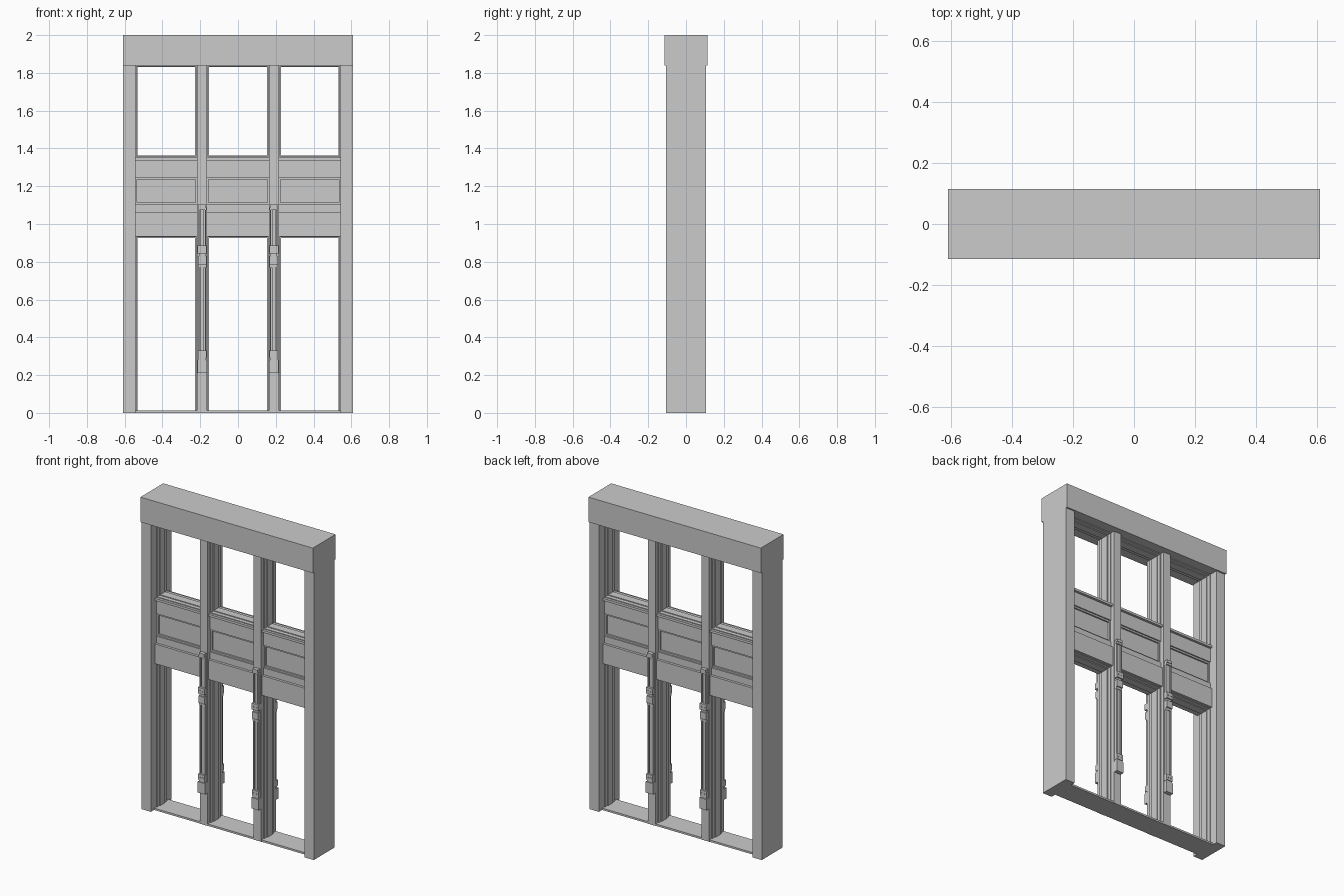
import bpy, bmesh
from mathutils import Matrix, Vector

if "Cube" in bpy.data.objects:
    bpy.data.objects.remove(bpy.data.objects["Cube"])


def add_box(bm, x0, x1, y0, y1, z0, z1):
    m = Matrix.Translation(((x0 + x1) / 2, (y0 + y1) / 2, (z0 + z1) / 2))
    m = m @ Matrix.Diagonal((x1 - x0, y1 - y0, z1 - z0, 1))
    bmesh.ops.create_cube(bm, size=1, matrix=m)


def finish(name, bm):
    me = bpy.data.meshes.new(name)
    bm.to_mesh(me)
    bm.free()
    ob = bpy.data.objects.new(name, me)
    bpy.context.collection.objects.link(ob)
    return ob


def boxes(name, items):
    bm = bmesh.new()
    for b in items:
        add_box(bm, *b)
    return finish(name, bm)


def ring(a, b, z0, z1, d, t, bottom=True):
    """Four-sided surround, half depth d, thickness t."""
    out = [(a, a + t, -d, d, z0, z1), (b - t, b, -d, d, z0, z1),
           (a + t, b - t, -d, d, z1 - t, z1)]
    if bottom:
        out.append((a + t, b - t, -d, d, z0, z0 + t))
    return out


# Header and outer posts
boxes("header", [(-.61, .61, -.115, .115, 1.84, 2)])
for s, side in ((-1, "left"), (1, "right")):
    x = sorted((s * .61, s * .543))
    boxes(side + "_post", [(x[0], x[1], -.105, .105, 0, 1.84)])

# Mullions between the bays
MX, MW = .19, .0265
for s, side in ((-1, "left"), (1, "right")):
    boxes(side + "_mullion", [(s * MX - MW, s * MX + MW, -.075, .075, 0, 1.84)])

# Bays: window surrounds, sills and spandrels
bays = [(-.543, -MX - MW), (-MX + MW, MX - MW), (MX + MW, .543)]
for i, (a, b) in enumerate(bays):
    n = f"bay_{i + 1}_"
    boxes(n + "lower_frame", ring(a, b, .012, .935, .05, .005, False)
          + ring(a + .005, b - .005, .012, .93, .025, .005, False))
    boxes(n + "upper_frame", ring(a, b, 1.352, 1.84, .05, .005)
          + ring(a + .005, b - .005, 1.357, 1.835, .025, .005))
    boxes(n + "bottom_sill", [(a, b, -.073, .073, 0, .012)])
    boxes(n + "spandrel_fascia", [(a, b, -.066, .066, .934, 1.06)])
    boxes(n + "spandrel_core", [(a, b, -.032, .032, 1.06, 1.34)])
    boxes(n + "spandrel_sill", [(a, b, -.066, .066, 1.337, 1.352)])
    # Rails, stiles and raised edging around the sunk panel
    trim = []
    for f in (-1, 1):
        y0, y1 = sorted((f * .032, f * .05))
        e0, e1 = sorted((f * .032, f * .042))
        trim += [(a, b, y0, y1, 1.247, 1.337),
                 (a, b, y0, y1, 1.06, 1.104),
                 (a, a + .008, e0, e1, 1.104, 1.247),
                 (b - .008, b, e0, e1, 1.104, 1.247),
                 (a + .008, b - .008, e0, e1, 1.236, 1.247),
                 (a + .008, b - .008, e0, e1, 1.104, 1.114)]
    boxes(n + "panel_trim", trim)

# Ornament strip on both faces of each mullion: (half width, depth, z0, z1)
pieces = [(.025, .025, .21, .28), (.021, .02, .28, .292), (.023, .024, .292, .33),
          (.009, .012, .33, .77), (.022, .016, .77, .785), (.022, .024, .785, .83),
          (.017, .018, .83, .845), (.024, .026, .845, .885),
          (.009, .012, .885, 1.075), (.022, .02, 1.075, 1.088), (.018, .024, 1.088, 1.105)]
for s, side in ((-1, "left"), (1, "right")):
    for f, face in ((-1, "front"), (1, "back")):
        bm = bmesh.new()
        cx = s * MX
        for w, d, z0, z1 in pieces:
            y0, y1 = sorted((f * .075, f * (.075 + d)))
            add_box(bm, cx - w, cx + w, y0, y1, z0, z1)
        # Thin rails beside the slots
        y0, y1 = sorted((f * .075, f * .09))
        for r in (-1, 1):
            for z0, z1 in ((.33, .77), (.885, 1.075)):
                add_box(bm, cx + r * .0175 - .0035, cx + r * .0175 + .0035, y0, y1, z0, z1)
            # Studs
            for z, y in ((.31, .099), (.865, .101)):
                m = Matrix.Translation(Vector((cx + r * .01, f * y, z)))
                m = m @ Matrix.Rotation(1.5708, 4, 'X')
                bmesh.ops.create_cone(bm, cap_ends=True, segments=10, radius1=.004,
                                      radius2=.004, depth=.006, matrix=m)
        finish(f"{side}_mullion_{face}_ornament", bm)
